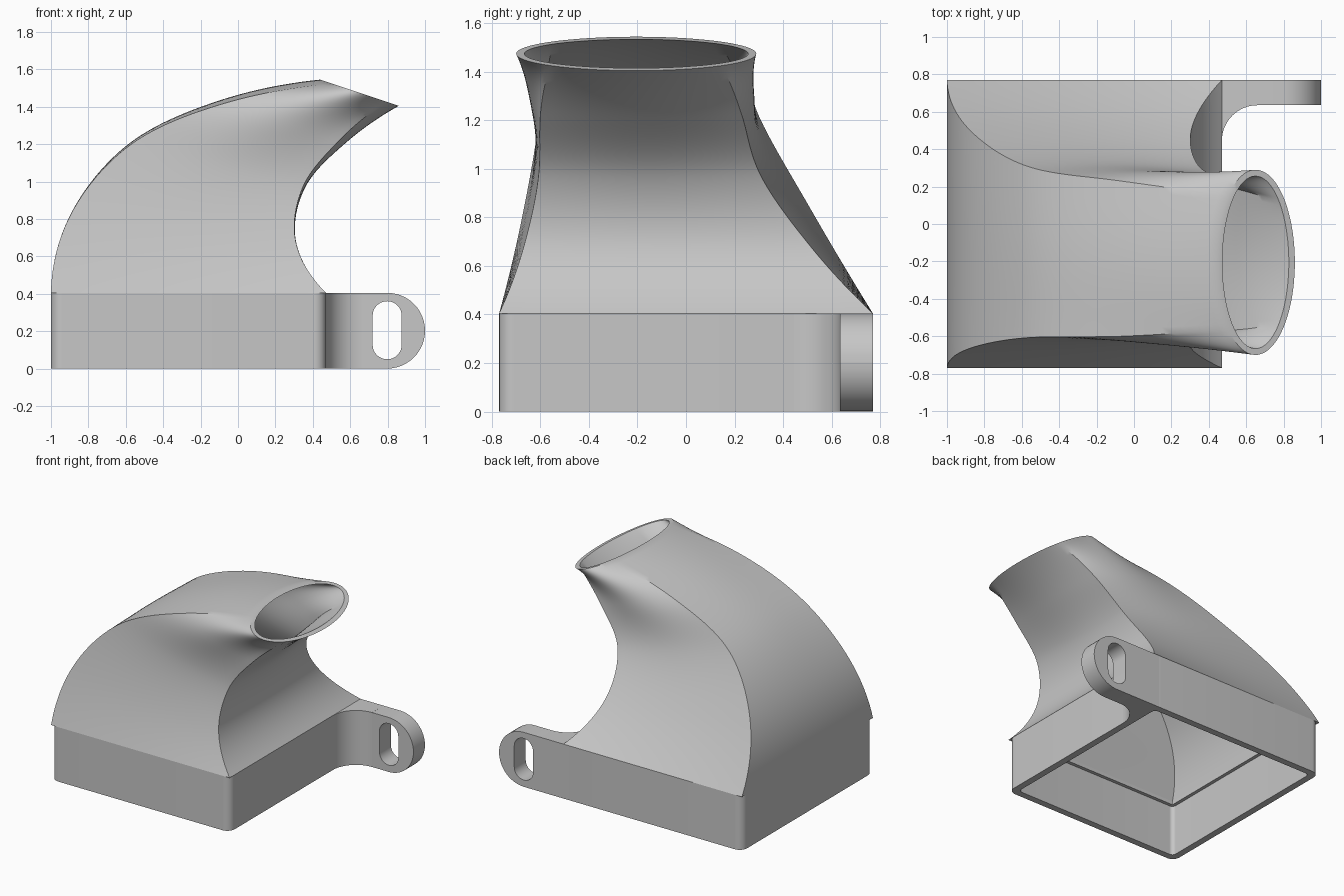
import bpy, bmesh, math
from mathutils import Vector

cube = bpy.data.objects.get("Cube")
if cube:
    bpy.data.objects.remove(cube, do_unlink=True)

grey = bpy.data.materials.new("plain grey")
grey.use_nodes = True
colour = (0.57, 0.57, 0.57, 1)
grey.diffuse_color = colour
grey.node_tree.nodes["Principled BSDF"].inputs["Base Color"].default_value = colour


def finish(name, bm):
    bmesh.ops.recalc_face_normals(bm, faces=bm.faces)
    mesh = bpy.data.meshes.new(name)
    bm.to_mesh(mesh)
    bm.free()
    mesh.materials.append(grey)
    obj = bpy.data.objects.new(name, mesh)
    bpy.context.collection.objects.link(obj)
    bpy.ops.object.select_all(action='DESELECT')
    obj.select_set(True)
    bpy.context.view_layer.objects.active = obj
    bpy.ops.object.shade_smooth_by_angle(angle=math.radians(30))
    return obj


def skin(name, rings):
    """Join equal rings into a closed tube wall, last ring back to first."""
    bm = bmesh.new()
    loops = [[bm.verts.new(p) for p in ring] for ring in rings]
    n = len(loops[0])
    for k, a in enumerate(loops):
        b = loops[(k + 1) % len(loops)]
        for i in range(n):
            j = (i + 1) % n
            bm.faces.new((a[i], a[j], b[j], b[i]))
    return finish(name, bm)


def rounded(x0, x1, y0, y1, r_left, r_right, steps=12):
    """Rounded rectangle outline with its own radius on each end."""
    pts = []
    for sx, sy, start in ((1, 1, 0), (-1, 1, 90), (-1, -1, 180), (1, -1, 270)):
        r = r_right if sx > 0 else r_left
        cx = x1 - r if sx > 0 else x0 + r
        cy = y1 - r if sy > 0 else y0 + r
        for i in range(steps + 1):
            a = math.radians(start + 90 * i / steps)
            pts.append((cx + r * math.cos(a), cy + r * math.sin(a)))
    return pts


# Base collar: hollow box with an inner ledge under the duct
LEFT, RIGHT, DEPTH, TOP = -1.0, 0.47, 0.77, 0.405


def collar_ring(inset, r, z):
    outline = rounded(LEFT + inset, RIGHT - inset, -DEPTH + inset, DEPTH - inset, r, r)
    return [(x, y, z) for x, y in outline]


skin("base_collar", [
    collar_ring(0, 0.06, 0), collar_ring(0, 0.06, TOP),
    collar_ring(0.075, 0.005, TOP), collar_ring(0.075, 0.005, 0.38),
    collar_ring(0.05, 0.03, 0.38), collar_ring(0.05, 0.03, 0)])

# Duct: bent loft from a square to an oval mouth
# Each station: outer edge x, z; inner edge x, z; front y, back y
stations = [Vector(s) for s in (
    (LEFT, TOP, RIGHT, TOP, -DEPTH, DEPTH),
    (-0.89, 0.835, 0.31, 0.68, -0.67, 0.515),
    (-0.58, 1.205, 0.36, 0.97, -0.62, 0.32),
    (-0.11, 1.43, 0.58, 1.21, -0.65, 0.28),
    (0.44, 1.545, 0.86, 1.405, -0.70, 0.29))]
before = 3 * stations[0] - 3 * stations[1] + stations[2]
after = 3 * stations[-1] - 3 * stations[-2] + stations[-3]
padded = [before] + stations + [after]


def station_at(t):
    f = t * (len(stations) - 1)
    k = min(int(f), len(stations) - 2)
    u = f - k
    a, b, c, d = padded[k:k + 4]
    return 0.5 * (2 * b + (c - a) * u + (2 * a - 5 * b + 4 * c - d) * u ** 2
                  + (3 * b - a - 3 * c + d) * u ** 3)


def duct_ring(t, wall):
    ox, oz, ix, iz, front, back = station_at(t)
    outer, inner = Vector((ox, 0, oz)), Vector((ix, 0, iz))
    centre = (outer + inner) / 2 + Vector((0, (front + back) / 2, 0))
    axis = (inner - outer).normalized()
    half_u = (inner - outer).length / 2 - wall
    half_v = (back - front) / 2 - wall
    roundness = t ** 3.5
    ring = []
    for i in range(96):
        a = math.tau * i / 96
        c, s = math.cos(a), math.sin(a)
        scale = (1 - roundness) / max(abs(c), abs(s)) + roundness
        ring.append(centre + axis * (half_u * c * scale) + Vector((0, half_v * s * scale, 0)))
    return ring


STEPS = 48
times = [i / STEPS for i in range(STEPS + 1)]
outside = [duct_ring(t, 0) for t in times]
inside = [duct_ring(t, 0.034 + 0.041 * (1 - t) ** 2) for t in reversed(times)]
skin("curved_duct", outside + inside)

# Mounting lug with a rounded end and an upright slot
lug_outline = rounded(0.66, 1.0, 0, TOP, 0.0005, TOP / 2)
slot_outline = rounded(0.72, 0.875, 0.05, 0.36, 0.077, 0.077)
LUG_FRONT = 0.635
skin("mounting_lug", [
    [(x, y, z) for x, z in outline]
    for outline, y in ((lug_outline, LUG_FRONT), (lug_outline, DEPTH),
                       (slot_outline, DEPTH), (slot_outline, LUG_FRONT))])

# Filleted web joining the lug to the collar
web = [(0.42, DEPTH), (0.66, DEPTH)]
for i in range(17):
    a = math.radians(90 + 90 * i / 16)
    web.append((0.66 + 0.19 * math.cos(a), LUG_FRONT - 0.19 + 0.19 * math.sin(a)))
web.append((0.42, LUG_FRONT - 0.19))
bm = bmesh.new()
face = bm.faces.new([bm.verts.new((x, y, 0)) for x, y in web])
made = bmesh.ops.extrude_face_region(bm, geom=[face])
top_verts = [v for v in made["geom"] if isinstance(v, bmesh.types.BMVert)]
bmesh.ops.translate(bm, verts=top_verts, vec=(0, 0, TOP))
finish("lug_web", bm)
